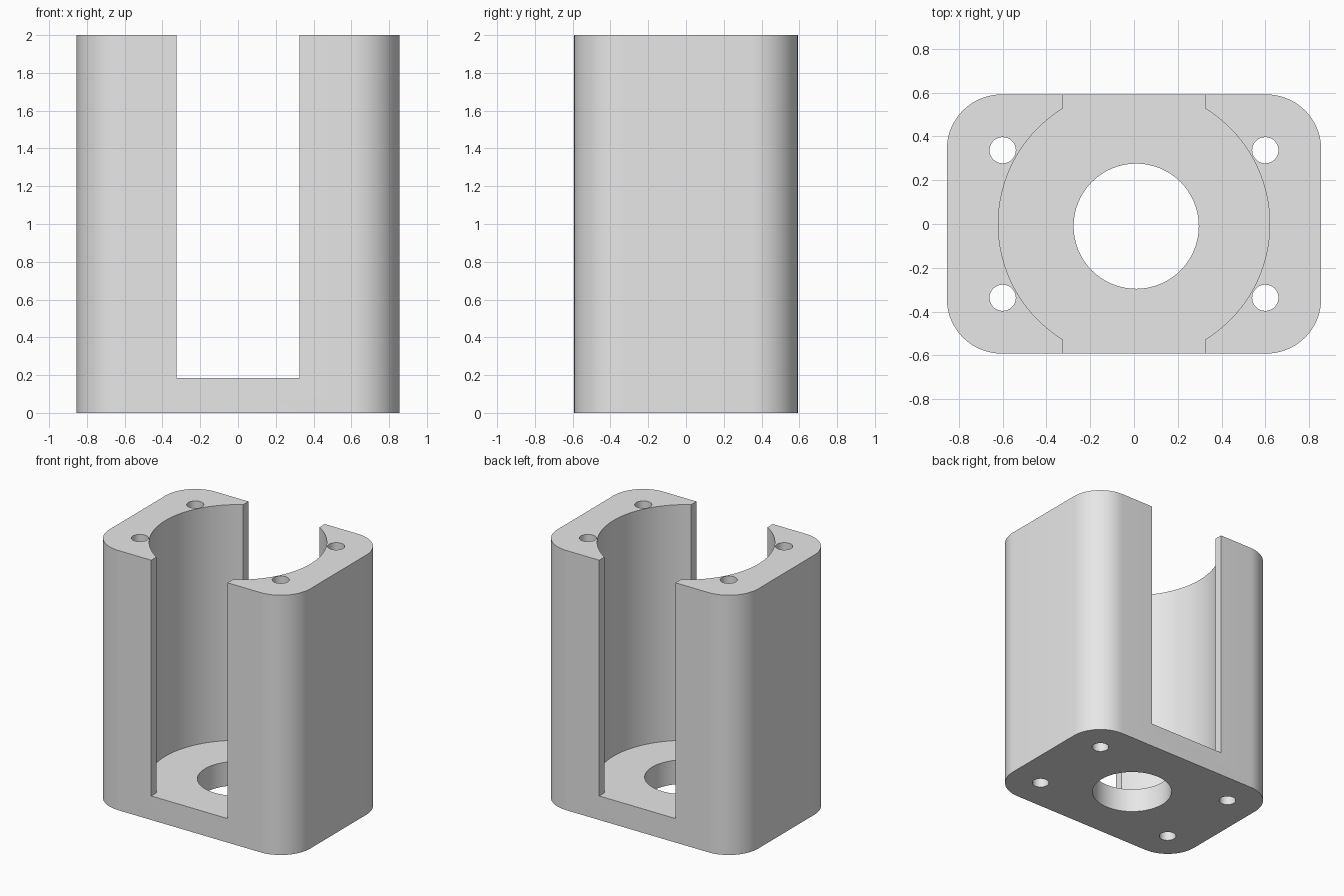
import bpy, bmesh
from math import asin, cos, sin, pi, radians

cube = bpy.data.objects.get("Cube")
if cube:
    bpy.data.objects.remove(cube, do_unlink=True)

HALF_X, HALF_Y, HEIGHT, CORNER = 0.855, 0.592, 2.0, 0.25
FLOOR, BORE, SLOT = 0.185, 0.62, 0.325

grey = bpy.data.materials.new("light grey")
grey.use_nodes = True
grey.diffuse_color = (0.8, 0.8, 0.8, 1)
grey.node_tree.nodes["Principled BSDF"].inputs["Base Color"].default_value = (0.8, 0.8, 0.8, 1)


def arc(cx, cy, r, start, end, steps):
    """Points along an arc, both ends included."""
    angles = [start + (end - start) * i / steps for i in range(steps + 1)]
    return [(cx + r * cos(a), cy + r * sin(a)) for a in angles]


def prism(name, profile, bottom, top):
    """Extrude a flat outline upward into a solid."""
    bm = bmesh.new()
    face = bm.faces.new([bm.verts.new((x, y, bottom)) for x, y in profile])
    grown = bmesh.ops.extrude_face_region(bm, geom=[face])["geom"]
    verts = [v for v in grown if isinstance(v, bmesh.types.BMVert)]
    bmesh.ops.translate(bm, verts=verts, vec=(0, 0, top - bottom))
    bmesh.ops.recalc_face_normals(bm, faces=bm.faces)
    mesh = bpy.data.meshes.new(name)
    bm.to_mesh(mesh)
    bm.free()
    mesh.materials.append(grey)
    obj = bpy.data.objects.new(name, mesh)
    bpy.context.collection.objects.link(obj)
    return obj


def cut(target, cutter):
    """Subtract the cutter and discard it."""
    cutter.hide_render = True
    mod = target.modifiers.new("cut", "BOOLEAN")
    mod.operation, mod.solver, mod.object = "DIFFERENCE", "EXACT", cutter
    bpy.ops.object.modifier_apply(modifier=mod.name)
    bpy.data.objects.remove(cutter, do_unlink=True)


# Block with rounded upright corners
outline = []
for i, (sx, sy) in enumerate([(1, 1), (-1, 1), (-1, -1), (1, -1)]):
    outline += arc(sx * (HALF_X - CORNER), sy * (HALF_Y - CORNER), CORNER,
                   i * pi / 2, (i + 1) * pi / 2, 16)
housing = prism("motor_housing", outline, 0, HEIGHT)
bpy.context.view_layer.objects.active = housing
housing.select_set(True)

# Round bore, open through a slot at front and back
edge = pi / 2 - asin(SLOT / BORE)
cavity = arc(0, 0, BORE, -edge, edge, 40) + [(SLOT, 1), (-SLOT, 1)]
cavity += arc(0, 0, BORE, pi - edge, pi + edge, 40) + [(-SLOT, -1), (SLOT, -1)]
cut(housing, prism("cavity_cutter", cavity, FLOOR, HEIGHT + 0.5))

# Shaft hole in the floor
cut(housing, prism("shaft_cutter", arc(0.01, -0.01, 0.286, 0, 2 * pi, 64)[:-1], -0.5, 1))

# Four screw holes through the full height
for sx in (-1, 1):
    for sy in (-1, 1):
        ring = arc(sx * 0.6, sy * 0.337, 0.06, 0, 2 * pi, 32)[:-1]
        cut(housing, prism("screw_cutter", ring, -0.5, HEIGHT + 0.5))

bpy.ops.object.shade_smooth_by_angle(angle=radians(30))
